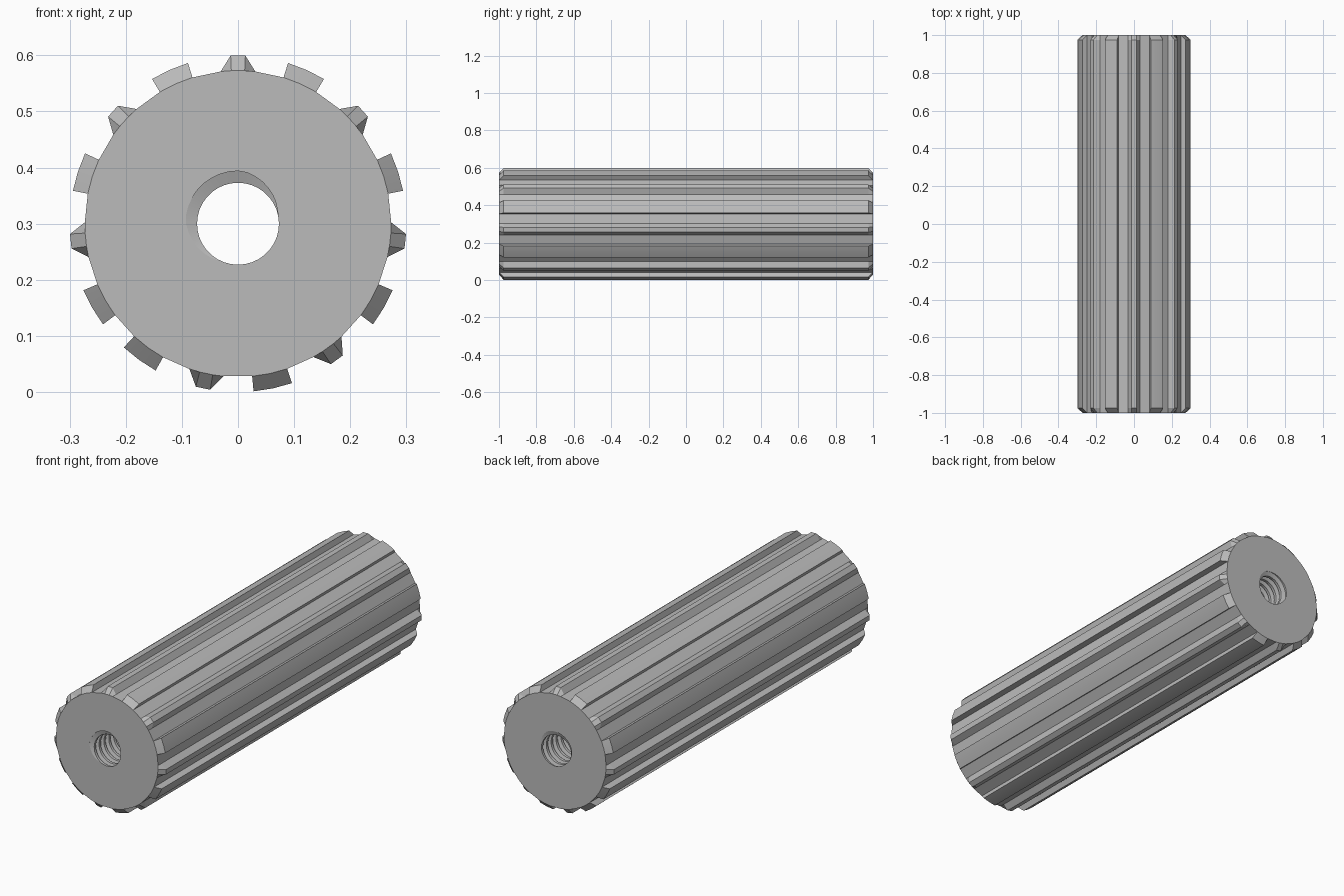
import bpy, bmesh
from math import sin, cos, radians, tau

cube = bpy.data.objects.get("Cube")
if cube:
    bpy.data.objects.remove(cube, do_unlink=True)

CENTRE_Z = 0.3
HALF = 1.0            # half the rod length
CHAMFER = 0.025       # length of the sloped rib ends
R_ROOT, R_TIP = 0.273, 0.3
R_MINOR, R_MAJOR = 0.073, 0.094
PITCH = 0.037
RIBS = 15
STEPS = 36            # segments around the bore

steel = bpy.data.materials.new("grey steel")
steel.use_nodes = True
grey = (0.5, 0.5, 0.5, 1)
steel.diffuse_color = grey
steel.node_tree.nodes["Principled BSDF"].inputs["Base Color"].default_value = grey


def polar(r, a, y):
    return (r * cos(a), y, CENTRE_Z + r * sin(a))


def finish(bm, name):
    mesh = bpy.data.meshes.new(name)
    bm.to_mesh(mesh)
    bm.free()
    obj = bpy.data.objects.new(name, mesh)
    bpy.context.collection.objects.link(obj)
    mesh.materials.append(steel)
    bpy.ops.object.select_all(action='DESELECT')
    obj.select_set(True)
    bpy.context.view_layer.objects.active = obj
    bpy.ops.object.shade_smooth_by_angle(angle=radians(25))
    return obj


def thread_phase(a, y):
    return (y + HALF) / PITCH + (a - radians(130)) / tau


def thread_radius(a, y):
    u = thread_phase(a, y)
    d = abs(u - round(u))
    t = min(1, max(0, (0.32 - d) / (0.32 - 0.125)))
    return R_MINOR + (R_MAJOR - R_MINOR) * t


# Cross-section: alternate ribs are pointed or square-sided
def rib_section():
    pointed = [(-6.5, R_ROOT), (-2.5, R_TIP), (2.5, R_TIP), (6.5, R_ROOT)]
    square = [(-6.7, R_ROOT), (-6.7, R_TIP), (0, R_TIP), (6.7, R_TIP), (6.7, R_ROOT)]
    pts = []
    for i in range(RIBS):
        is_pointed = i % 2 == 0 if i < 10 else i % 2 == 1
        for off, r in (pointed if is_pointed else square):
            # degrees run clockwise from the top
            pts.append((radians(90 - i * 360 / RIBS - off), r))
    return pts


# Ribbed rod with chamfered rib ends and pierced end faces
bm = bmesh.new()
section = rib_section()
rings = []
for y, at_end in ((-HALF, True), (CHAMFER - HALF, False),
                  (HALF - CHAMFER, False), (HALF, True)):
    rings.append([bm.verts.new(polar(R_ROOT if at_end else r, a, y))
                  for a, r in section])
n = len(section)
for lo, hi in zip(rings, rings[1:]):
    for i in range(n):
        j = (i + 1) % n
        bm.faces.new((lo[i], lo[j], hi[j], hi[i]))
bmesh.ops.remove_doubles(bm, verts=bm.verts[:], dist=1e-5)
for y in (-HALF, HALF):
    rim = [e for e in bm.edges if e.is_boundary
           and all(abs(v.co.y - y) < 1e-5 for v in e.verts)]
    hole = [bm.verts.new(polar(thread_radius(tau * i / STEPS, y), tau * i / STEPS, y))
            for i in range(STEPS)]
    rim += [bm.edges.new((hole[i - 1], hole[i])) for i in range(STEPS)]
    bmesh.ops.triangle_fill(bm, edges=rim, use_beauty=True, normal=(0, y, 0))
bmesh.ops.recalc_face_normals(bm, faces=bm.faces[:])
finish(bm, "ribbed_rod")

# Threaded bore: helical rows clipped at both end faces
bm = bmesh.new()
breaks = [m + b for m in range(-1, int(2 * HALF / PITCH) + 3)
          for b in (-0.32, -0.125, 0.125, 0.32)]
rows = []
for u in breaks:
    row = []
    for i in range(STEPS + 1):
        a = tau * i / STEPS
        y = -HALF + PITCH * (u - thread_phase(a, -HALF))
        y = max(-HALF, min(HALF, y))
        row.append(bm.verts.new(polar(thread_radius(a, y), a, y)))
    rows.append(row)
for lo, hi in zip(rows, rows[1:]):
    for i in range(STEPS):
        bm.faces.new((lo[i], lo[i + 1], hi[i + 1], hi[i]))
bmesh.ops.remove_doubles(bm, verts=bm.verts[:], dist=1e-5)
finish(bm, "threaded_bore")
